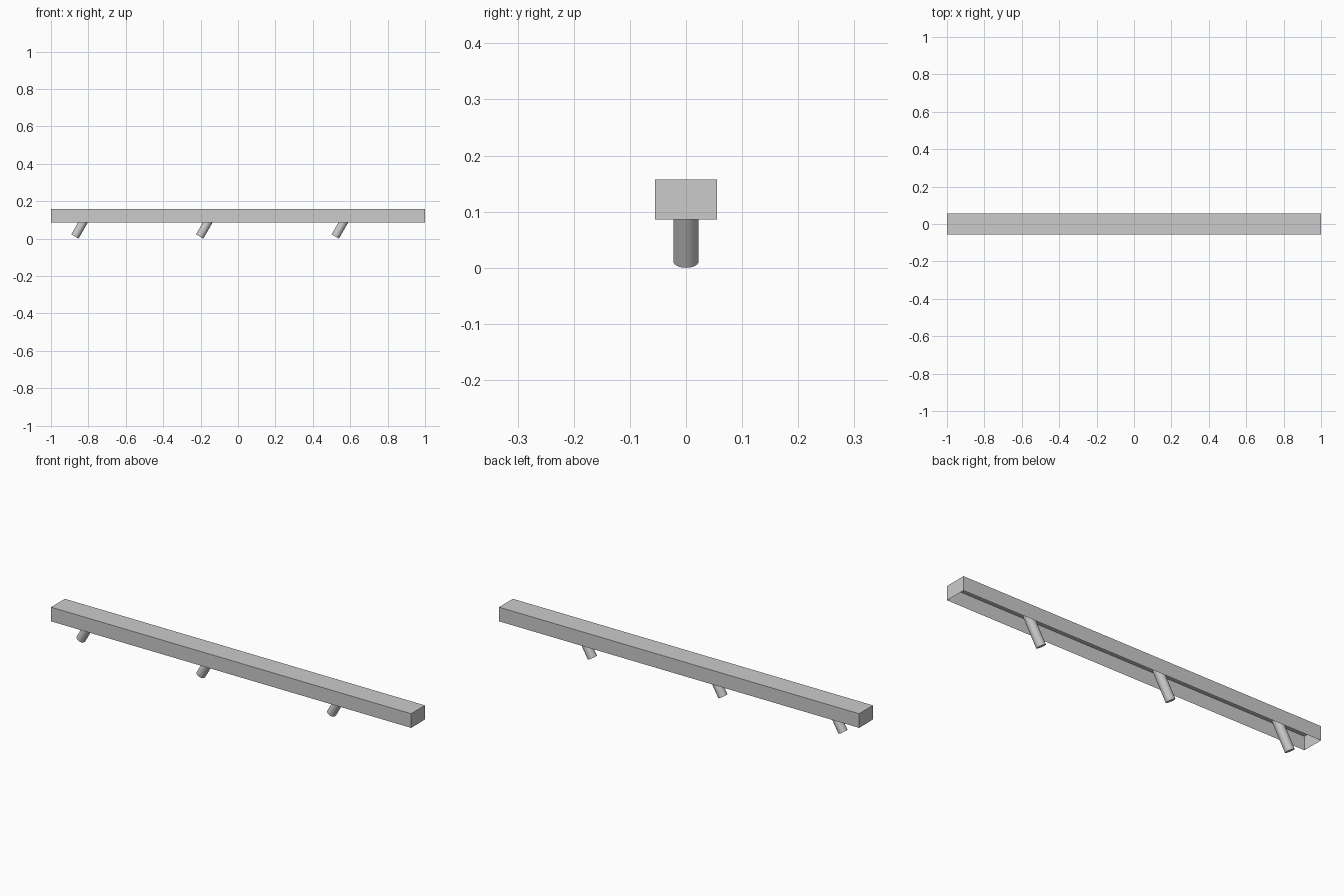
import bpy, bmesh, math
from mathutils import Matrix, Vector

cube = bpy.data.objects.get("Cube")
if cube:
    bpy.data.objects.remove(cube, do_unlink=True)

GREY = (0.6, 0.6, 0.6, 1)
material = bpy.data.materials.new("light grey")
material.use_nodes = True
material.diffuse_color = GREY
material.node_tree.nodes["Principled BSDF"].inputs["Base Color"].default_value = GREY


def add_object(name, bm):
    mesh = bpy.data.meshes.new(name)
    bm.to_mesh(mesh)
    bm.free()
    mesh.materials.append(material)
    obj = bpy.data.objects.new(name, mesh)
    bpy.context.collection.objects.link(obj)
    return obj


# Long hollow beam: a thin-walled box, open underneath
LENGTH, DEPTH, BOTTOM, TOP, WALL = 2.0, 0.11, 0.086, 0.157, 0.005
bm = bmesh.new()
bmesh.ops.create_cube(bm, size=1, matrix=Matrix.Translation((0, 0, (BOTTOM + TOP) / 2))
                      @ Matrix.Diagonal((LENGTH, DEPTH, TOP - BOTTOM, 1)))
underside = min(bm.faces, key=lambda f: f.calc_center_median().z)
bmesh.ops.inset_region(bm, faces=[underside], thickness=WALL)
for v in underside.verts:
    v.co.z = TOP - WALL
add_object("beam", bm)

# Slanted round pegs reaching from the beam ceiling down to the ground
RADIUS, PEG_LENGTH, TILT = 0.0225, 0.15, math.radians(30)
foot_height = RADIUS * math.sin(TILT)
for name, x in (("right_peg", -0.872), ("middle_peg", -0.205), ("left_peg", 0.52)):
    bm = bmesh.new()
    bmesh.ops.create_cone(bm, cap_ends=True, segments=32, radius1=RADIUS, radius2=RADIUS,
                          depth=PEG_LENGTH,
                          matrix=Matrix.Translation((0, 0, PEG_LENGTH / 2)))
    peg = add_object(name, bm)
    peg.location = Vector((x, 0, foot_height))
    peg.rotation_euler.y = TILT
    bpy.ops.object.select_all(action='DESELECT')
    peg.select_set(True)
    bpy.context.view_layer.objects.active = peg
    bpy.ops.object.shade_smooth_by_angle(angle=math.radians(40))
